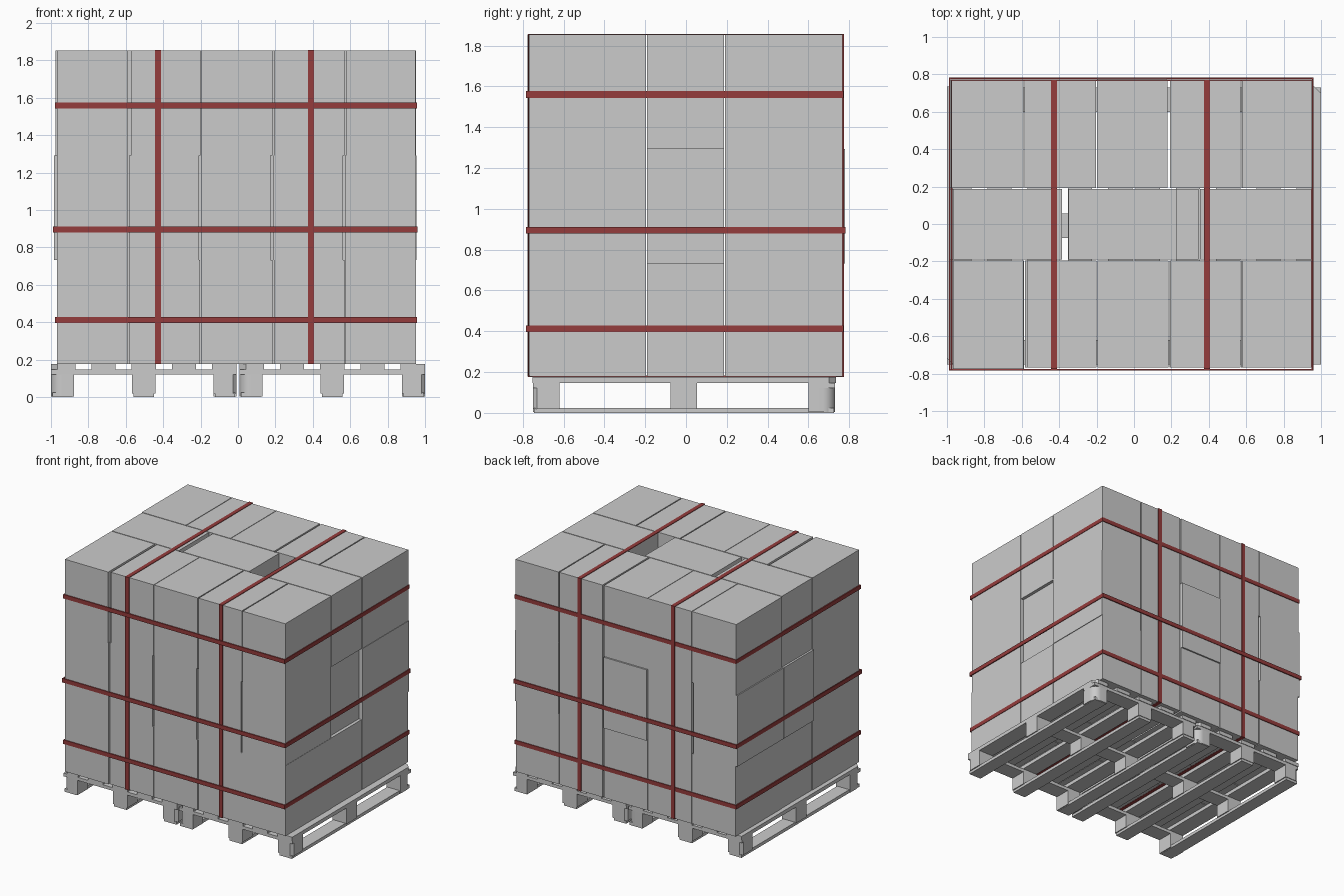
import bpy, bmesh, math

if "Cube" in bpy.data.objects:
    bpy.data.objects.remove(bpy.data.objects["Cube"])

strap_mat = bpy.data.materials.new("strap_red")
strap_mat.diffuse_color = (0.3, 0.045, 0.045, 1)
strap_mat.use_nodes = True
strap_mat.node_tree.nodes["Principled BSDF"].inputs["Base Color"].default_value = strap_mat.diffuse_color


def finish(name, bm, mat=None):
    bmesh.ops.recalc_face_normals(bm, faces=bm.faces)
    me = bpy.data.meshes.new(name)
    bm.to_mesh(me)
    bm.free()
    ob = bpy.data.objects.new(name, me)
    bpy.context.collection.objects.link(ob)
    if mat:
        me.materials.append(mat)
    return ob


def prism(name, pts, z0, z1):
    bm = bmesh.new()
    f = bm.faces.new([bm.verts.new((x, y, z0)) for x, y in pts])
    top = bmesh.ops.extrude_face_region(bm, geom=[f])["geom"]
    bmesh.ops.translate(bm, vec=(0, 0, z1 - z0),
                        verts=[v for v in top if isinstance(v, bmesh.types.BMVert)])
    return finish(name, bm)


def box(name, x0, x1, y0, y1, z0, z1):
    return prism(name, [(x0, y0), (x1, y0), (x1, y1), (x0, y1)], z0, z1)


def cut_rect(name, x0, x1, y0, y1, z0, z1, sx, sy, r, steps):
    """Box whose (sx, sy) corner is rounded, or chamfered when steps is 1."""
    pts = []
    for cx, cy, a in ((1, 1, 0), (-1, 1, 90), (-1, -1, 180), (1, -1, 270)):
        px, py = (x1 if cx > 0 else x0), (y1 if cy > 0 else y0)
        if (cx, cy) == (sx, sy):
            for i in range(steps + 1):
                t = math.radians(a + 90 * i / steps)
                pts.append((px - cx * r + r * math.cos(t), py - cy * r + r * math.sin(t)))
        else:
            pts.append((px, py))
    ob = prism(name, pts, z0, z1)
    if steps > 1:
        for p in ob.data.polygons:
            p.use_smooth = abs(p.normal.z) < 0.5 and p.area < 0.01
    return ob


def band(name, a0, a1, b0, b1, c, w, t, vertical):
    """Closed flat strap loop; vertical loops lie in yz, others in xy."""
    bm = bmesh.new()
    rings = []
    for d, e in ((0, -w), (0, w), (t, w), (t, -w)):
        ring = []
        for a, b in ((a0 + d, b0 + d), (a1 - d, b0 + d), (a1 - d, b1 - d), (a0 + d, b1 - d)):
            ring.append(bm.verts.new((c + e, a, b) if vertical else (a, b, c + e)))
        rings.append(ring)
    for k in range(4):
        p, q = rings[k], rings[(k + 1) % 4]
        for i in range(4):
            j = (i + 1) % 4
            bm.faces.new((p[i], p[j], q[j], q[i]))
    return finish(name, bm, strap_mat)


# Two pallets: bottom runners, blocks, cross boards, deck boards
ROWS = ((-0.75, -0.62), (-0.075, 0.055), (0.6, 0.73))
for side, px in (("left", -1.0), ("right", 0.008)):
    for i, (a, b) in enumerate(((0, 0.122), (0.432, 0.558), (0.868, 0.992))):
        sx = (-1, 0, 1)[i]
        x0, x1 = px + a, px + b
        box(f"{side}_pallet_runner_{i}", x0 + 0.008, x1 - 0.008, -0.745, 0.725, 0, 0.025)
        for j, (y0, y1) in enumerate(ROWS):
            sy = (-1, 0, 1)[j]
            rounded = sx * sy == 1
            cut_rect(f"{side}_pallet_block_{i}_{j}", x0, x1, y0, y1, 0.02 if not rounded else 0.004,
                     0.122, sx, sy, 0.06 if rounded else 0.02, 8 if rounded else 1)
    for j, (y0, y1) in enumerate(ROWS):
        box(f"{side}_pallet_cross_board_{j}", px, px + 0.992, y0, y1, 0.122, 0.147)
    # Front and back ends of the outer deck boards are clipped
    for k in range(5):
        x0 = px + k * 0.2155
        cut = -1 if k == 0 else (1 if k == 4 else 0)
        cut_rect(f"{side}_pallet_deck_board_{k}", x0, x0 + 0.13, -0.752, 0.735,
                 0.147, 0.176, cut, cut, 0.035, 1)

# Cartons: three layers with front and back rows of five, middle row of three
LEVELS = ((0.178, 0.733), (0.733, 1.293), (1.293, 1.853))
SPANS = {
    "front": (
        ((-0.968, -0.587), (-0.583, -0.203), (-0.195, 0.185), (0.193, 0.57), (0.574, 0.952)),
        ((-0.968, -0.588), (-0.582, -0.208), (-0.196, 0.175), (0.189, 0.562), (0.572, 0.950)),
        ((-0.968, -0.590), (-0.572, -0.200), (-0.196, 0.185), (0.193, 0.57), (0.578, 0.950))),
    "back": (
        ((-0.968, -0.59), (-0.583, -0.203), (-0.198, 0.18), (0.193, 0.57), (0.575, 0.950)),
        ((-0.984, -0.60), (-0.583, -0.205), (-0.198, 0.175), (0.193, 0.57), (0.577, 0.955)),
        ((-0.975, -0.59), (-0.585, -0.202), (-0.198, 0.18), (0.193, 0.57), (0.578, 0.952))),
    "middle": (
        ((-0.965, -0.385), (-0.35, 0.225), (0.378, 0.950)),
        ((-0.984, -0.385), (-0.23, 0.345), (0.352, 0.925)),
        ((-0.968, -0.385), (-0.35, 0.23), (0.376, 0.950))),
}
for row, layers in SPANS.items():
    for n, (z0, z1) in enumerate(LEVELS):
        for i, (x0, x1) in enumerate(layers[n]):
            if row == "front":
                y0, y1 = (-0.776 if i == 0 else -0.767), -0.196
            elif row == "back":
                bulge = 0.012 if (n == 1 and i == 2) else 0
                y0, y1 = 0.192, 0.766 + bulge
            else:
                y0, y1 = -0.19, 0.186
            box(f"{row}_carton_layer{n}_{i}", x0, x1, y0, y1, z0, z1)

# Straps: two loops over the load, three around it
for i, x in enumerate((-0.427, 0.391)):
    band(f"vertical_strap_{i}", -0.775, 0.773, 0.1765, 1.857, x, 0.016, 0.006, True)
for i, (z, e) in enumerate(((0.412, 0), (0.895, 0.01), (1.56, 0))):
    band(f"horizontal_strap_{i}", -0.978 - e, 0.956 + e * 0.4, -0.783, 0.772 + e,
         z, 0.016, 0.008, False)
